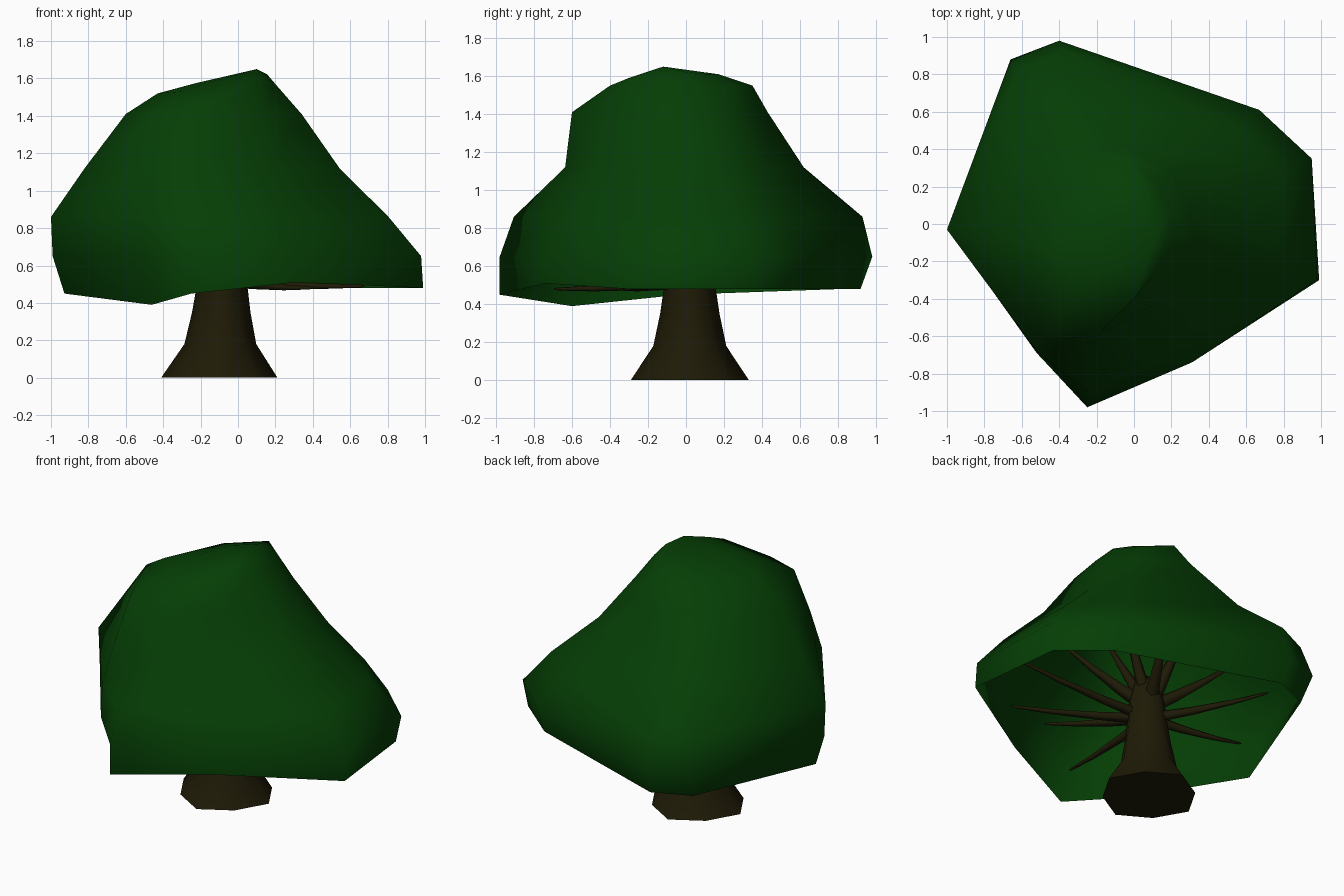
import bpy, bmesh, math
from mathutils import Vector

cube = bpy.data.objects.get("Cube")
if cube:
    bpy.data.objects.remove(cube)


def material(name, rgb):
    m = bpy.data.materials.new(name)
    m.use_nodes = True
    m.diffuse_color = (*rgb, 1)
    m.node_tree.nodes["Principled BSDF"].inputs["Base Color"].default_value = (*rgb, 1)
    return m


leaf = material("leaf_green", (0.0016, 0.048, 0.0016))
bark = material("bark_brown", (0.013, 0.0105, 0.002))


def loft(name, rings, mat, cap_top, cap_bottom=False):
    """Skin a stack of equal point rings up to an apex point."""
    bm = bmesh.new()
    rows = [[bm.verts.new(p) for p in ring] for ring in rings]
    n = len(rows[0])
    for low, high in zip(rows, rows[1:]):
        for i in range(n):
            j = (i + 1) % n
            bm.faces.new((low[i], low[j], high[j], high[i]))
    tip = bm.verts.new(cap_top)
    for i in range(n):
        bm.faces.new((rows[-1][i], rows[-1][(i + 1) % n], tip))
    if cap_bottom:
        bm.faces.new(rows[0][::-1])
    mesh = bpy.data.meshes.new(name)
    bm.to_mesh(mesh)
    bm.free()
    ob = bpy.data.objects.new(name, mesh)
    bpy.context.collection.objects.link(ob)
    mesh.materials.append(mat)
    for face in mesh.polygons:
        face.use_smooth = len(face.vertices) < 5
    return ob


# Canopy skirt: each column is a corner of the outline,
# its rim height, and how far out it reaches at each level
core = Vector((-0.1, -0.05))
levels = [0, 0.65, 0.86, 1.12]
columns = [
    ((-1, -.03), .45, (.92, .99, 1, .8)),
    ((-.52, -.69), .39, (.86, 1, .99, .89)),
    ((-.25, -.98), .45, (1, 1, .92, .63)),
    ((.31, -.74), .51, (1, 1, .88, .65)),
    ((.99, -.3), .48, (1, .99, .83, .59)),
    ((.95, .35), .48, (.97, 1, .84, .58)),
    ((.67, .61), .48, (.95, 1, .86, .64)),
    ((-.4, .98), .48, (.94, 1, .95, .65)),
    ((-.66, .88), .48, (.93, 1, .93, .68)),
]
rings = []
for k, level in enumerate(levels):
    ring = []
    for corner, rim, reach in columns:
        p = core + (Vector(corner) - core) * reach[k]
        ring.append(Vector((p.x, p.y, level if k else rim)))
    rings.append(ring)

# Canopy crown: brow ring, top ring and a rounded ridge to the peak
brow = [(-.6, -.1), (-.42, -.53), (-.2, -.6), (.13, -.42), (.34, -.15),
        (.3, .1), (.22, .26), (-.08, .43), (-.37, .24)]
top = [(-.43, -.15, 1.52), (-.3, -.32, 1.53), (0, -.4, 1.55), (.12, -.25, 1.58), (.2, -.12, 1.57),
       (.19, .06, 1.57), (.1, .24, 1.55), (-.02, .35, 1.55), (-.25, .2, 1.53)]
peak = Vector((0.1, -0.12, 1.65))
rings.append([Vector((x, y, 1.41)) for x, y in brow])
rings.append([Vector(p) for p in top])
rings.append([p.lerp(peak, 0.38) + Vector((0, 0, 0.022 if p.y > 0 else 0.005)) for p in rings[-1]])
loft("canopy", rings, leaf, peak)

# Trunk: flared, slightly lobed foot narrowing to the crown
SIDES = 8
heart = Vector((-0.1, 0.02, 0))
trunk_rings = []
for z, r in ((0, .295), (.18, .182), (.35, .148), (.48, .13), (.62, .115), (.75, .08)):
    ring = []
    for i in range(SIDES):
        a = math.tau * i / SIDES
        lobe = r * (1 + 0.055 * math.cos(4 * a))
        ring.append(heart + Vector((lobe * math.cos(a) + 0.03 * z, lobe * math.sin(a), z)))
    trunk_rings.append(ring)
loft("trunk", trunk_rings, bark, heart + Vector((0.02, 0, 0.82)), cap_bottom=True)


def branch(name, start, tip, width):
    """Tapered, slightly bowed limb."""
    start, tip = Vector(start), Vector(tip)
    along = (tip - start).normalized()
    side = along.cross(Vector((0, 0, 1))).normalized()
    up = side.cross(along)
    limb_rings = []
    for t in (0, 0.35, 0.7, 0.97):
        mid = start.lerp(tip, t) - Vector((0, 0, 0.06 * t * (1 - t)))
        r = width * (1 - 0.8 * t)
        limb_rings.append([mid + r * (side * math.cos(a) + up * math.sin(a))
                           for a in (math.tau * i / 5 for i in range(5))])
    loft(name, limb_rings, bark, tip)


# Lower limbs spread almost level, upper limbs climb into the crown
low_tips = [(.68, -.35, .49), (.4, -.37, .48), (-.08, -.7, .48), (-.42, .76, .5),
            (-.7, .17, .51), (.84, -.08, .63), (-.45, -.45, .52)]
for i, tip in enumerate(low_tips):
    branch(f"low_branch_{i + 1}", heart + Vector((0, 0, .53)), tip, 0.036)
for i in range(8):
    a = math.tau * (i + 0.4) / 8
    reach, height = (0.5, 0.95) if i % 2 else (0.3, 1.15)
    tip = heart + Vector((reach * math.cos(a), reach * math.sin(a), height))
    branch(f"high_branch_{i + 1}", heart + Vector((0, 0, .6)), tip, 0.05)
